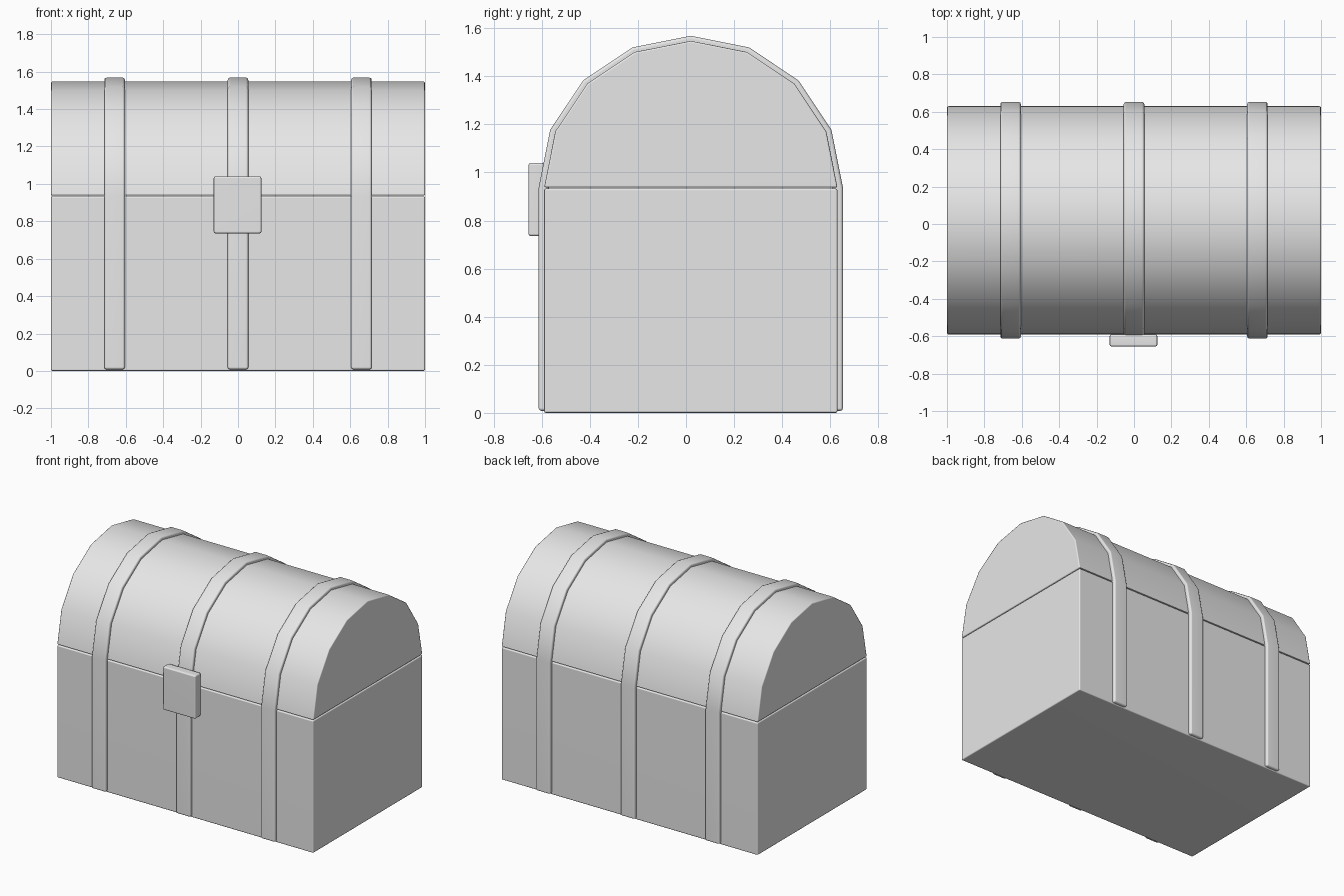
import bpy, bmesh
from math import cos, sin, pi, radians

cube = bpy.data.objects.get("Cube")
if cube:
    bpy.data.objects.remove(cube, do_unlink=True)

MID_Y = 0.02      # chest centre in depth
SEAM = 0.935      # height where lid meets base
R = 0.61          # lid radius and half depth
SEGMENTS = 8

grey = bpy.data.materials.new("light_grey")
grey.use_nodes = True
colour = (0.8, 0.8, 0.8, 1)
grey.diffuse_color = colour
grey.node_tree.nodes["Principled BSDF"].inputs["Base Color"].default_value = colour


def extrude_x(name, profile, x0, x1, bevel):
    """Sweep a closed (y, z) profile along x and round its sharp edges."""
    bm = bmesh.new()
    face = bm.faces.new([bm.verts.new((x0, y, z)) for y, z in profile])
    swept = bmesh.ops.extrude_face_region(bm, geom=[face])["geom"]
    verts = [g for g in swept if isinstance(g, bmesh.types.BMVert)]
    bmesh.ops.translate(bm, verts=verts, vec=(x1 - x0, 0, 0))
    bmesh.ops.recalc_face_normals(bm, faces=bm.faces[:])
    sharp = [e for e in bm.edges if e.calc_face_angle(0) > radians(30)]
    bmesh.ops.bevel(bm, geom=sharp, offset=bevel, segments=2, profile=0.5,
                    affect='EDGES', clamp_overlap=True)
    mesh = bpy.data.meshes.new(name)
    bm.to_mesh(mesh)
    bm.free()
    mesh.shade_smooth()
    mesh.set_sharp_from_angle(angle=radians(50))
    mesh.materials.append(grey)
    obj = bpy.data.objects.new(name, mesh)
    bpy.context.collection.objects.link(obj)
    obj.modifiers.new("Weighted Normal", 'WEIGHTED_NORMAL').keep_sharp = True
    return obj


def arch(radius, base):
    """Half-round (y, z) points from front to back."""
    return [(MID_Y - radius * cos(pi * i / SEGMENTS),
             base + radius * sin(pi * i / SEGMENTS)) for i in range(SEGMENTS + 1)]


def box(y0, y1, z0, z1):
    return [(y0, z0), (y0, z1), (y1, z1), (y1, z0)]


# Base box and barrel lid
extrude_x("base", box(MID_Y - R, MID_Y + R, 0, SEAM - 0.002), -1, 1, 0.008)
extrude_x("lid", arch(R, SEAM + 0.002), -1, 1, 0.008)

# Straps running up the front, over the lid and down the back
outer, inner, foot = R + 0.023, R - 0.02, 0.008
strap = ([(MID_Y - outer, foot)] + arch(outer, SEAM) + [(MID_Y + outer, foot)]
         + [(MID_Y + inner, foot)] + arch(inner, SEAM)[::-1] + [(MID_Y - inner, foot)])
for side, x in (("right", -0.66), ("middle", 0), ("left", 0.66)):
    extrude_x(side + "_strap", strap, x - 0.055, x + 0.055, 0.012)

# Lock plate
extrude_x("lock_plate", box(-0.655, -0.59, 0.735, 1.04), -0.13, 0.125, 0.01)
